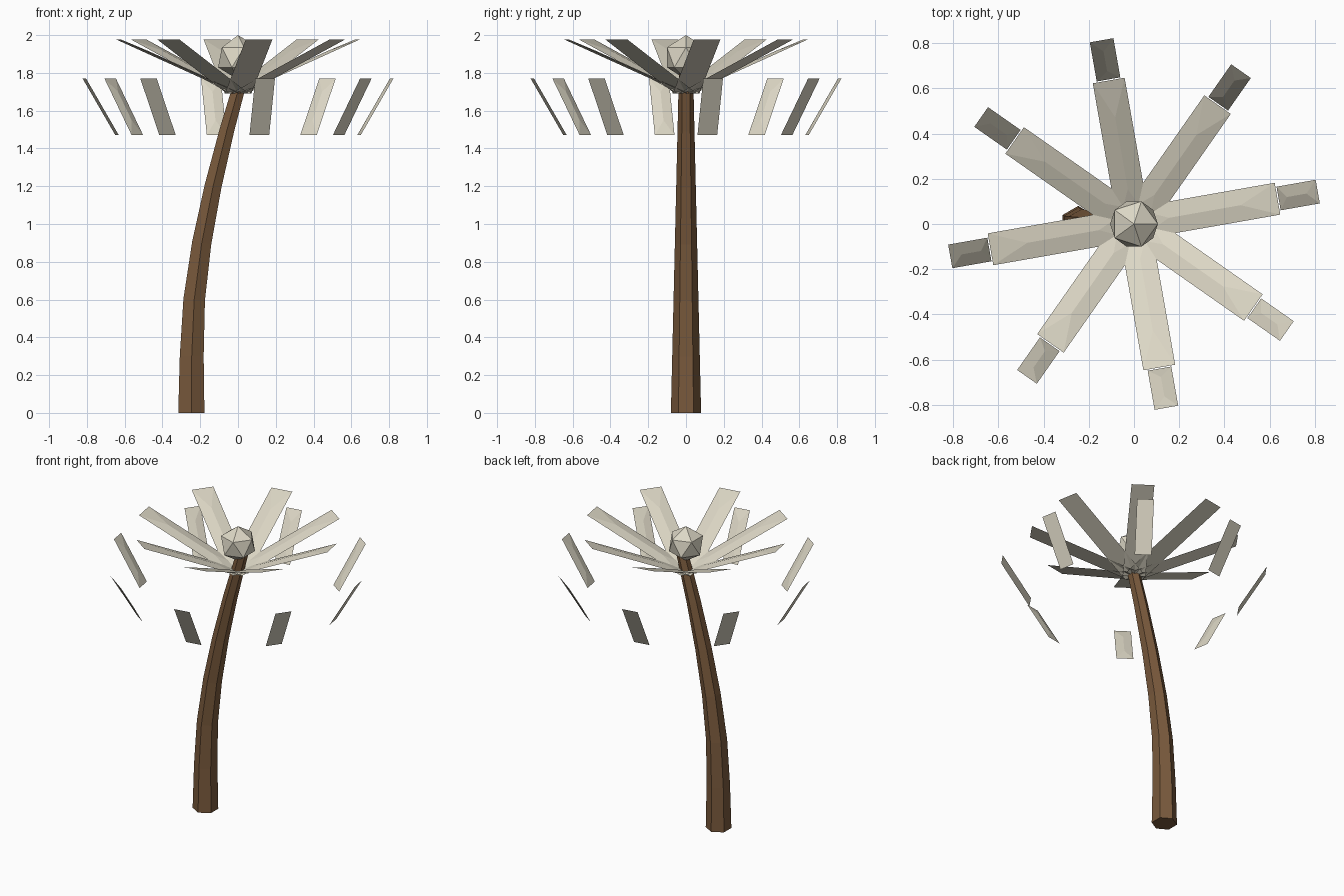
import bpy, bmesh, math
from mathutils import Vector, Matrix

if "Cube" in bpy.data.objects:
    bpy.data.objects.remove(bpy.data.objects["Cube"], do_unlink=True)


def material(name, rgb):
    m = bpy.data.materials.new(name)
    m.use_nodes = True
    m.diffuse_color = (*rgb, 1)
    m.node_tree.nodes["Principled BSDF"].inputs["Base Color"].default_value = (*rgb, 1)
    return m


cream = material("pale cream", (0.72, 0.68, 0.56))
brown = material("bark brown", (0.19, 0.1, 0.045))


def finish(bm, name, mat):
    mesh = bpy.data.meshes.new(name)
    bmesh.ops.recalc_face_normals(bm, faces=bm.faces)
    bm.to_mesh(mesh)
    bm.free()
    mesh.materials.append(mat)
    obj = bpy.data.objects.new(name, mesh)
    bpy.context.collection.objects.link(obj)
    return obj


# Curved trunk: tilted hexagonal rings along a bent centreline
def trunk():
    path = [Vector(p) for p in (
        (-.247, 0, 0), (-.245, 0, .3), (-.232, 0, .6), (-.192, 0, .9),
        (-.132, 0, 1.2), (-.058, 0, 1.5), (.035, 0, 1.83))]
    bm = bmesh.new()
    rings = []
    for i, p in enumerate(path):
        tangent = path[min(i + 1, len(path) - 1)] - path[max(i - 1, 0)]
        tilt = math.atan2(tangent.x, tangent.z) if i else 0
        radius = .08 - .0235 * p.z
        ring = []
        for k in range(6):
            a = math.radians(30 + 60 * k)
            v = Vector((math.cos(a), math.sin(a), 0)) * radius
            ring.append(bm.verts.new(p + Matrix.Rotation(tilt, 3, 'Y') @ v))
        rings.append(ring)
    for low, high in zip(rings, rings[1:]):
        for k in range(6):
            n = (k + 1) % 6
            bm.faces.new((low[k], low[n], high[n], high[k]))
    bm.faces.new(rings[0][::-1])
    bm.faces.new(rings[-1])
    finish(bm, "trunk", brown)


# Frond strip: flat underside with a very shallow ridged upper side
def frond(name, inner, outer, width, angle, rise=.01):
    start, end = Vector((inner[0], 0, inner[1])), Vector((outer[0], 0, outer[1]))
    side = Vector((0, width / 2, 0))
    normal = (end - start).cross(side).normalized()
    bm = bmesh.new()
    a, b, c, d = (bm.verts.new(p) for p in (start - side, end - side, end + side, start + side))
    r1, r2 = (bm.verts.new(start.lerp(end, t) + normal * rise) for t in (.25, .75))
    for f in ((d, c, b, a), (a, b, r2, r1), (c, d, r1, r2), (b, c, r2), (d, a, r1)):
        bm.faces.new(f)
    bmesh.ops.rotate(bm, verts=bm.verts, matrix=Matrix.Rotation(angle, 3, 'Z'))
    finish(bm, name, cream)


trunk()

# Crown: eight rising fronds and eight separate tips around them
for i in range(8):
    angle = math.radians(10 + 45 * i)
    frond(f"frond_{i + 1}", (0, 1.69), (.645, 1.978), .143, angle)
    frond(f"frond_tip_{i + 1}", (.65, 1.47), (.826, 1.77), .106, angle, .008)

# Faceted nut at the centre
bm = bmesh.new()
bmesh.ops.create_icosphere(bm, subdivisions=1, radius=.118,
                           matrix=Matrix.Translation((0, 0, 1.882)))
finish(bm, "crown_nut", cream)
